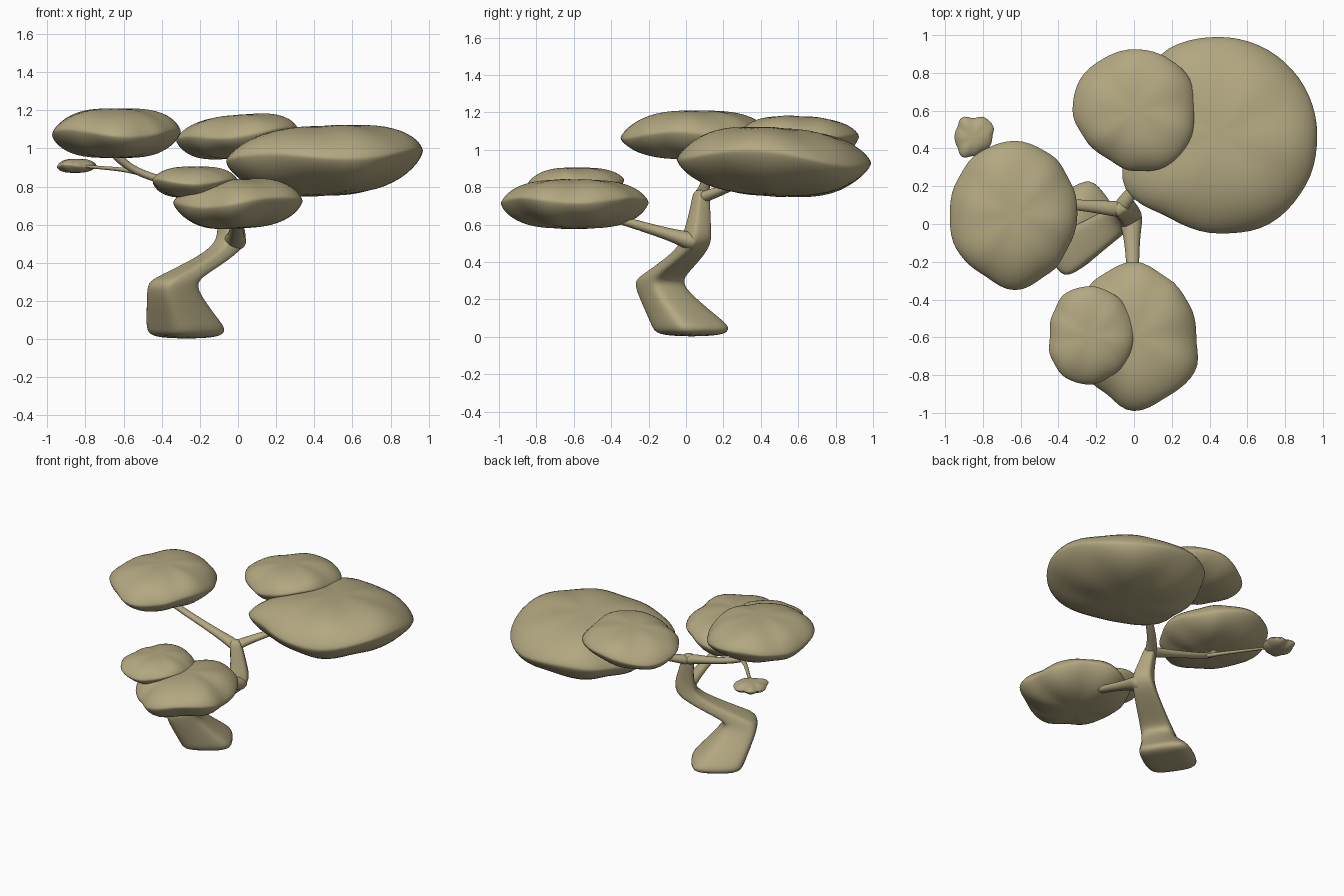
import bpy, bmesh, math
from mathutils import Vector

cube = bpy.data.objects.get("Cube")
if cube:
    bpy.data.objects.remove(cube, do_unlink=True)

# Single clay-like colour
clay = bpy.data.materials.new("tan_clay")
clay.use_nodes = True
tan = (0.45, 0.39, 0.22, 1)
clay.diffuse_color = tan
bsdf = clay.node_tree.nodes["Principled BSDF"]
bsdf.inputs["Base Color"].default_value = tan
bsdf.inputs["Roughness"].default_value = 0.8


def finish(bm, name, subdivide=0):
    """Turn a bmesh into a smooth shaded, coloured object."""
    bmesh.ops.recalc_face_normals(bm, faces=bm.faces)
    for face in bm.faces:
        face.smooth = True
    mesh = bpy.data.meshes.new(name)
    bm.to_mesh(mesh)
    bm.free()
    mesh.materials.append(clay)
    obj = bpy.data.objects.new(name, mesh)
    bpy.context.collection.objects.link(obj)
    if subdivide:
        mod = obj.modifiers.new("Smooth", "SUBSURF")
        mod.levels = mod.render_levels = subdivide
    return obj


def skin_rings(name, rings):
    """Bridge a row of equal rings, cap both ends and subdivide."""
    bm = bmesh.new()
    loops = [[bm.verts.new(p) for p in ring] for ring in rings]
    count = len(loops[0])
    for low, high in zip(loops, loops[1:]):
        for i in range(count):
            j = (i + 1) % count
            bm.faces.new((low[i], low[j], high[j], high[i]))
    bm.faces.new(loops[0])
    bm.faces.new(loops[-1])
    return finish(bm, name, 2)


def square_ring(x, y, z, radius, turn=math.radians(-11)):
    """Level square with clipped corners."""
    corners = [Vector((x + radius * math.cos(turn + k * math.pi / 2),
                       y + radius * math.sin(turn + k * math.pi / 2), z))
               for k in range(4)]
    ring = []
    for k in range(4):
        nxt = corners[(k + 1) % 4]
        ring += [corners[k].lerp(nxt, t) for t in (0.15, 0.85)]
    return ring


def branch(name, path):
    """Tapered limb along (x, y, z, radius) points."""
    pts = [Vector(p[:3]) for p in path]
    rings = []
    for i, p in enumerate(pts):
        along = (pts[min(i + 1, len(pts) - 1)] - pts[max(i - 1, 0)]).normalized()
        side = along.cross(Vector((0, 0, 1))).normalized()
        up = side.cross(along)
        rings.append([p + path[i][3] * (side * math.cos(a) + up * 0.8 * math.sin(a))
                      for a in (k * math.tau / 6 for k in range(6))])
    return skin_rings(name, rings)


def foliage(name, centre, top, bottom, outline, tilt=(0, 0), phase=0):
    """Lens-shaped pad; outline holds radii at equal steps from +x."""
    bm = bmesh.new()
    bmesh.ops.create_uvsphere(bm, u_segments=60, v_segments=28, radius=1)
    steps = len(outline)
    for v in bm.verts:
        rho = min(1, math.hypot(v.co.x, v.co.y))
        angle = math.atan2(v.co.y, v.co.x) % math.tau
        pos = angle / math.tau * steps
        k = int(pos) % steps
        mix = (1 - math.cos((pos % 1) * math.pi)) / 2
        reach = outline[k] * (1 - mix) + outline[(k + 1) % steps] * mix
        height = max(0, 1 - rho ** 3) ** 0.7
        # Soft ridges running from the crown to the rim
        height *= 1 + 0.09 * rho * rho * math.cos(6 * angle + phase)
        x, y = rho * reach * math.cos(angle), rho * reach * math.sin(angle)
        z = height * (top - centre[2] if v.co.z > 0 else bottom - centre[2])
        z += tilt[0] * x + tilt[1] * y
        z += 0.05 * reach * rho ** 3 * math.cos(3 * angle + phase)
        v.co = Vector(centre) + Vector((x, y, z))
    return finish(bm, name)


# Bent trunk with a flared foot
skin_rings("trunk", [square_ring(*r) for r in (
    (-0.27, 0.03, 0.0, 0.22),
    (-0.27, 0.03, 0.05, 0.26),
    (-0.29, -0.01, 0.10, 0.235),
    (-0.345, -0.135, 0.25, 0.165),
    (-0.34, -0.145, 0.305, 0.16),
    (-0.27, -0.10, 0.345, 0.14),
    (-0.05, 0.045, 0.47, 0.105),
    (-0.03, 0.06, 0.55, 0.095),
    (-0.045, 0.07, 0.63, 0.075),
    (-0.07, 0.08, 0.74, 0.06),
    (-0.08, 0.08, 0.79, 0.045))])

# Branches and the thin twig
branch("front_branch", [
    (-0.02, 0.07, 0.50, 0.08), (-0.015, 0.0, 0.52, 0.07),
    (-0.01, -0.08, 0.545, 0.048), (-0.005, -0.30, 0.61, 0.035),
    (0, -0.50, 0.67, 0.03)])
branch("left_branch", [
    (-0.04, 0.08, 0.73, 0.05), (-0.11, 0.08, 0.76, 0.05),
    (-0.22, 0.095, 0.785, 0.037), (-0.43, 0.11, 0.84, 0.03),
    (-0.56, 0.10, 0.89, 0.03), (-0.64, 0.07, 0.96, 0.035),
    (-0.68, 0.06, 1.02, 0.04)])
branch("back_branch", [
    (-0.09, 0.06, 0.73, 0.05), (-0.05, 0.12, 0.76, 0.045),
    (0.02, 0.21, 0.785, 0.033), (0.18, 0.34, 0.86, 0.03)])
branch("twig", [
    (-0.50, 0.09, 0.865, 0.022), (-0.58, 0.15, 0.888, 0.018),
    (-0.70, 0.29, 0.897, 0.013), (-0.85, 0.46, 0.91, 0.012)])

# Foliage pads
foliage("large_foliage", (0.45, 0.47, 0.94), 1.115, 0.755,
        (.52, .52, .52, .52, .53, .48, .47, .57, .51, .52, .54, .53),
        tilt=(0.05, -0.05), phase=0.6)
foliage("back_foliage", (0, 0.60, 1.065), 1.175, 0.95,
        (.32, .34, .33, .325, .32, .33, .325, .30, .29, .32, .34, .335),
        tilt=(0.08, -0.03), phase=2)
foliage("left_foliage", (-0.63, 0.05, 1.08), 1.21, 0.95,
        (.33, .34, .37, .39, .38, .355, .345, .36, .36, .40, .36, .33),
        phase=1)
foliage("front_foliage", (0, -0.60, 0.715), 0.84, 0.58,
        (.33, .34, .36, .40, .37, .34, .34, .33, .33, .39, .36, .37),
        tilt=(0.05, 0), phase=3)
foliage("small_front_foliage", (-0.23, -0.59, 0.825), 0.905, 0.74,
        (.23, .24, .25, .26, .26, .23, .215, .24, .26, .26, .24, .23),
        phase=1.5)
foliage("tiny_foliage", (-0.85, 0.46, 0.908), 0.945, 0.872,
        (.10, .12, .12, .10, .12, .10, .10, .10, .12, .10, .09, .10))
